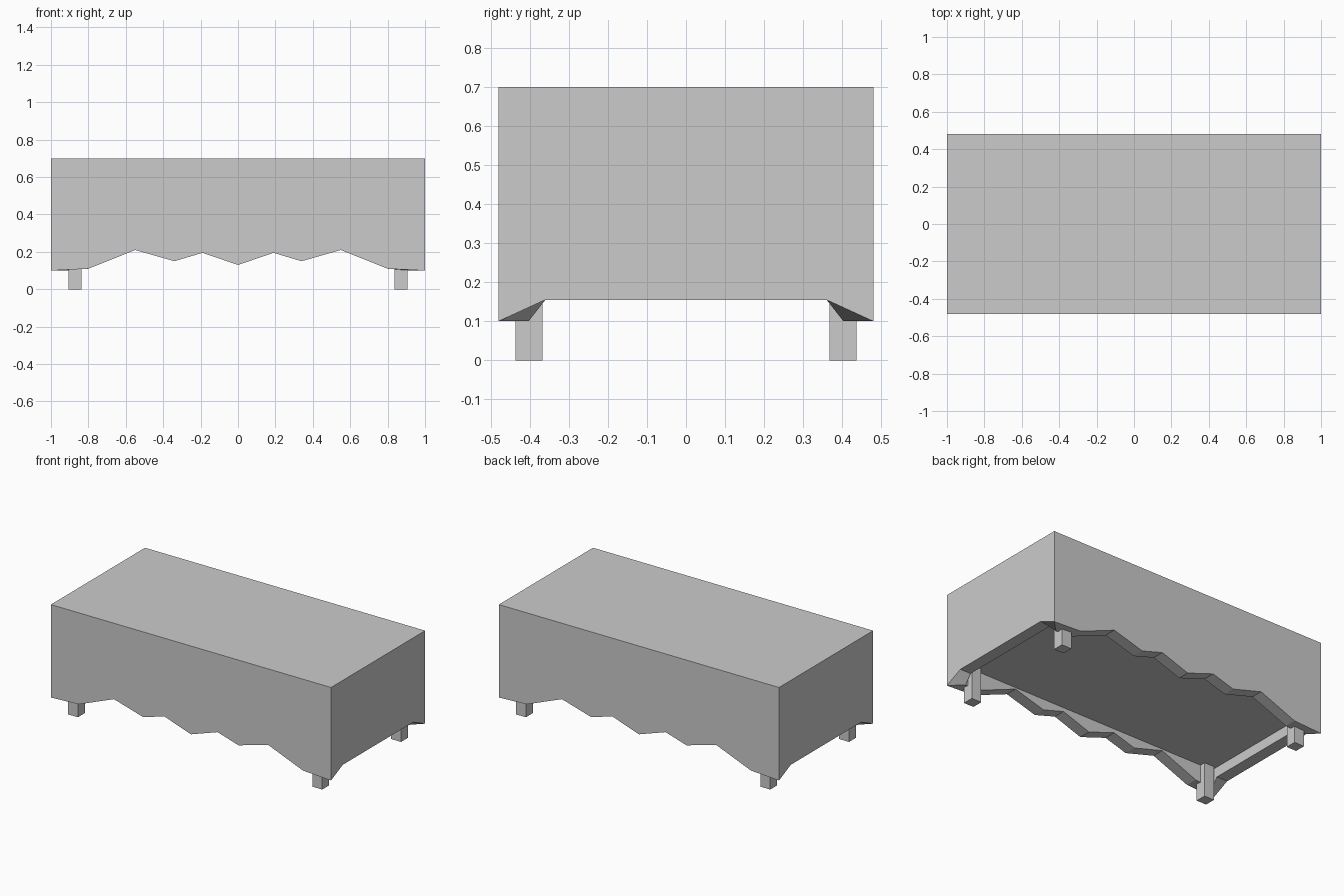
import bpy, bmesh

if "Cube" in bpy.data.objects:
    bpy.data.objects.remove(bpy.data.objects["Cube"])

HX, HY, TOP, CEIL, T = 1.0, 0.48, 0.70, 0.22, 0.077

# Half profiles of the lower edges: (distance along the side, height)
long_half = [(1.0, 0.10), (0.80, 0.11), (0.55, 0.21), (0.34, 0.15), (0.19, 0.195), (0.0, 0.13)]
short_half = [(0.48, 0.10), (0.36, 0.155)]


def full(half):
    """Mirror a half profile to run from the negative end to the positive end."""
    return [(-u, z) for u, z in half] + [(u, z) for u, z in reversed(half) if u > 0]


def make_object(name, bm):
    bmesh.ops.recalc_face_normals(bm, faces=bm.faces)
    mesh = bpy.data.meshes.new(name)
    bm.to_mesh(mesh)
    bm.free()
    obj = bpy.data.objects.new(name, mesh)
    bpy.context.collection.objects.link(obj)
    return obj


# Body: counter-clockwise lower rim, starting at the front left corner
rim = [(x, -HY, z) for x, z in full(long_half)[:-1]]
rim += [(HX, y, z) for y, z in full(short_half)[:-1]]
rim += [(-x, -y, z) for x, y, z in rim]


def clamp(v, lim):
    return max(-lim, min(lim, v))


inner = [(clamp(x, HX - T), clamp(y, HY - T), z) for x, y, z in rim]
bm = bmesh.new()
rings = [[bm.verts.new(p) for p in ring] for ring in (
    [(x, y, TOP) for x, y, z in rim],
    rim,
    inner,
    [(x, y, CEIL) for x, y, z in inner])]
n = len(rim)
for a, b in zip(rings, rings[1:]):
    for i in range(n):
        j = (i + 1) % n
        bm.faces.new((a[i], a[j], b[j], b[i]))
bm.faces.new(rings[0])
bm.faces.new(rings[3])
make_object("chest_body", bm)

# Square legs reaching up to the recessed underside
for sx, side in ((-1, "left"), (1, "right")):
    for sy, end in ((-1, "front"), (1, "back")):
        bm = bmesh.new()
        bmesh.ops.create_cube(bm, size=1)
        bmesh.ops.scale(bm, vec=(0.07, 0.07, CEIL), verts=bm.verts)
        leg = make_object(f"{end}_{side}_leg", bm)
        leg.location = (sx * 0.872, sy * 0.402, CEIL / 2)
